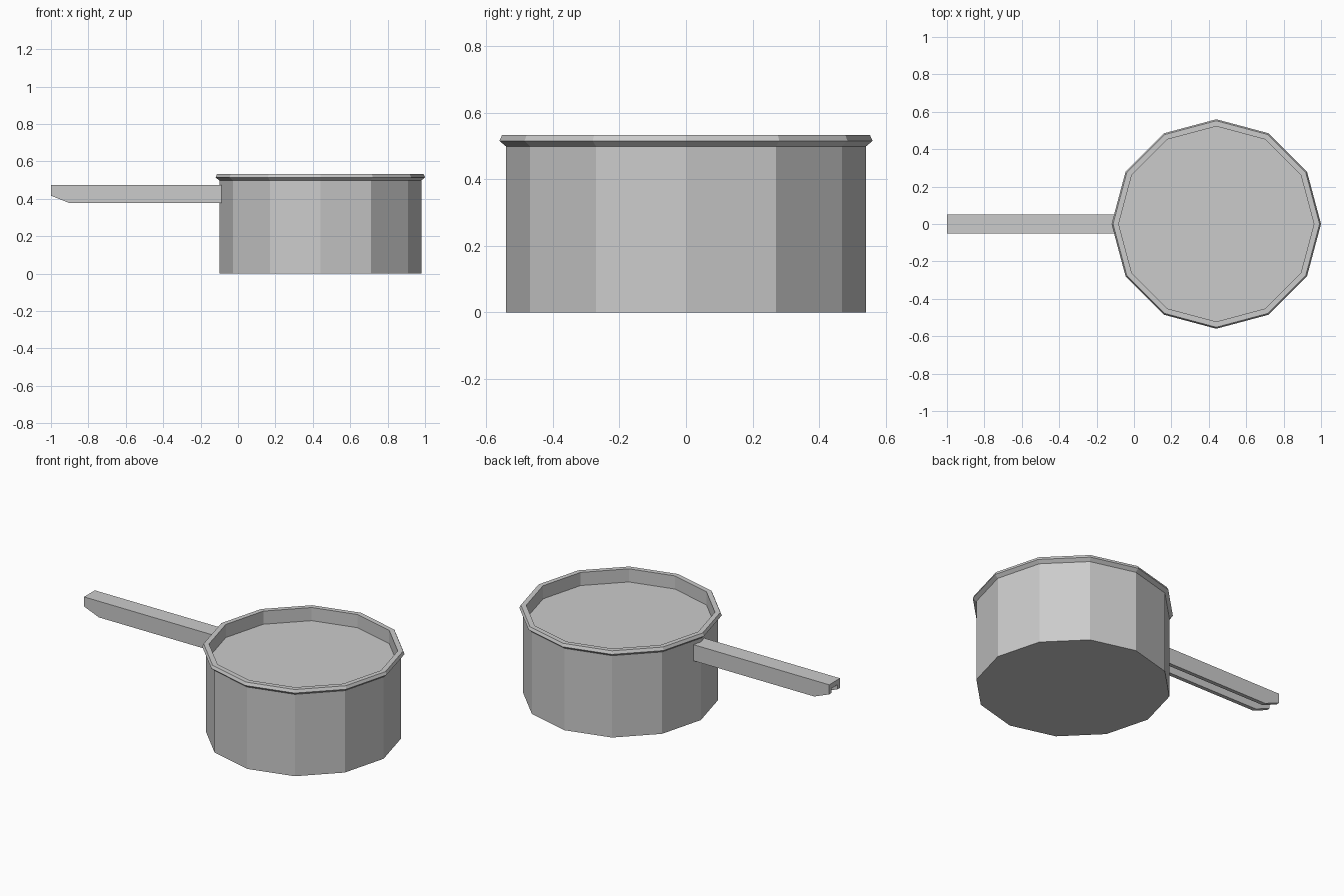
import bpy, bmesh
from math import cos, sin, tau

if "Cube" in bpy.data.objects:
    bpy.data.objects.remove(bpy.data.objects["Cube"])

CX, SIDES = 0.44, 12


def finish(name, bm):
    bmesh.ops.recalc_face_normals(bm, faces=bm.faces)
    me = bpy.data.meshes.new(name)
    bm.to_mesh(me)
    bm.free()
    ob = bpy.data.objects.new(name, me)
    bpy.context.collection.objects.link(ob)
    return ob


def lathe(name, profile):
    """Twelve-sided solid from (radius, z) pairs, capped at both ends."""
    bm = bmesh.new()
    rings = [[bm.verts.new((CX + r * cos(tau * i / SIDES), r * sin(tau * i / SIDES), z))
              for i in range(SIDES)] for r, z in profile]
    for a, b in zip(rings, rings[1:]):
        for i in range(SIDES):
            j = (i + 1) % SIDES
            bm.faces.new((a[i], a[j], b[j], b[i]))
    bm.faces.new(rings[0])
    bm.faces.new(rings[-1])
    return finish(name, bm)


# Pan: outer wall, flared rim, inner wall and inside surface
lathe("pan_body", [(0.54, 0), (0.54, 0.498), (0.56, 0.515), (0.552, 0.533),
                   (0.522, 0.533), (0.522, 0.453)])

# Handle: U-shaped channel, open below, with its far end cut at a slant
W, T, TOP, BOTTOM, CEIL = 0.052, 0.024, 0.475, 0.377, 0.445
section = [(-W, TOP), (W, TOP), (W, BOTTOM), (W - T, BOTTOM),
           (W - T, CEIL), (T - W, CEIL), (T - W, BOTTOM), (-W, BOTTOM)]
bm = bmesh.new()
face = bm.faces.new([bm.verts.new((-1, y, z)) for y, z in section])
ext = bmesh.ops.extrude_face_region(bm, geom=[face], use_keep_orig=True)
bmesh.ops.translate(bm, vec=(0.913, 0, 0),
                    verts=[v for v in ext["geom"] if isinstance(v, bmesh.types.BMVert)])
bmesh.ops.recalc_face_normals(bm, faces=bm.faces)
cut = bmesh.ops.bisect_plane(bm, geom=bm.verts[:] + bm.edges[:] + bm.faces[:],
                             plane_co=(-0.9, 0, BOTTOM), plane_no=(-0.04, 0, -0.1),
                             clear_outer=True)
bmesh.ops.holes_fill(bm, edges=[e for e in cut["geom_cut"]
                                if isinstance(e, bmesh.types.BMEdge)], sides=0)
finish("handle", bm)
